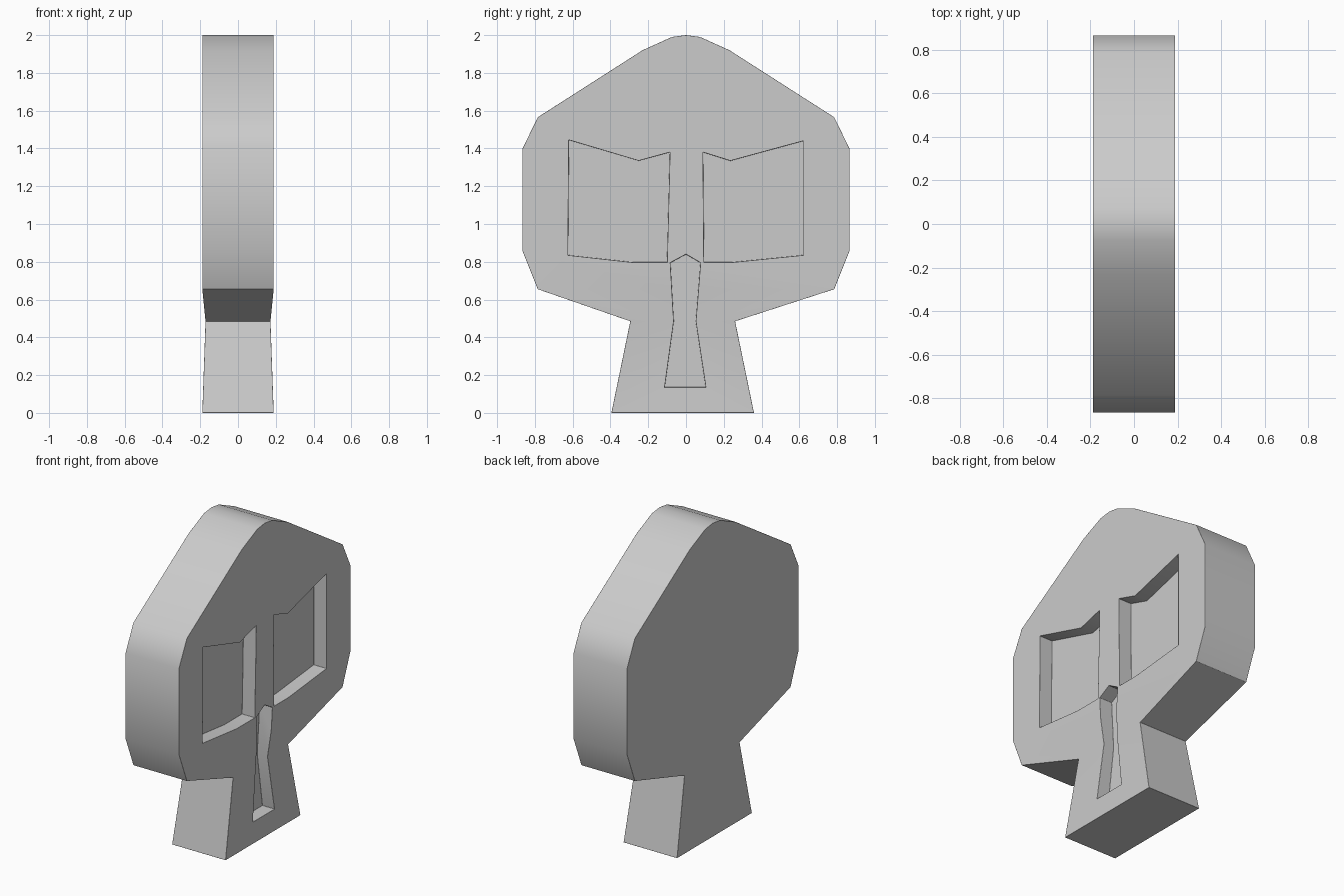
import bpy, bmesh

if "Cube" in bpy.data.objects:
    bpy.data.objects.remove(bpy.data.objects["Cube"])

HALF, PINCH = 0.189, 0.172      # half thickness, and at the neck
FLOOR = HALF - 0.09             # bottom of the carved recesses


def link(name, bm):
    bmesh.ops.recalc_face_normals(bm, faces=bm.faces)
    me = bpy.data.meshes.new(name)
    bm.to_mesh(me)
    bm.free()
    ob = bpy.data.objects.new(name, me)
    bpy.context.collection.objects.link(ob)
    return ob


def prism(name, pts, x0, x1):
    """Extrude a (y, z) outline along x."""
    bm = bmesh.new()
    rings = [[bm.verts.new((x, y, z)) for y, z in pts] for x in (x0, x1)]
    for ring in rings:
        bm.faces.new(ring)
    n = len(pts)
    for i in range(n):
        j = (i + 1) % n
        bm.faces.new((rings[0][i], rings[0][j], rings[1][j], rings[1][i]))
    return link(name, bm)


# Body: head outline above a pinched neck and a flared base
right = [(0.785, 0.655), (0.865, 0.855), (0.865, 1.4), (0.785, 1.565),
         (0.23, 1.92), (0.075, 1.99)]
head = right + [(0, 2.0)] + [(-y, z) for y, z in reversed(right)]
neck = [(-0.295, 0.485), (0.26, 0.485)]
base = [(-0.395, 0), (0.36, 0)]
outline = head + [neck[0], base[0], base[1], neck[1]]
bm = bmesh.new()
sides = []
for s in (-1, 1):
    v = [bm.verts.new((s * (PINCH if p in neck else HALF), *p)) for p in outline]
    h = len(head)
    bm.faces.new(v[:h])
    bm.faces.new((v[0], v[h - 1], v[h], v[h + 3]))
    bm.faces.new((v[h], v[h + 1], v[h + 2], v[h + 3]))
    sides.append(v)
a, b = sides
for i in range(len(outline)):
    j = (i + 1) % len(outline)
    bm.faces.new((a[i], a[j], b[j], b[i]))
body = link("mask_body", bm)

# Recesses carved in the +x face: two eyes and a nose
recesses = {
    "left_eye_cutter": [(-0.62, 1.445), (-0.25, 1.335), (-0.085, 1.38),
                        (-0.1, 0.797), (-0.28, 0.797), (-0.625, 0.835)],
    "right_eye_cutter": [(0.622, 1.44), (0.235, 1.335), (0.09, 1.38),
                         (0.095, 0.797), (0.24, 0.797), (0.622, 0.835)],
    "nose_cutter": [(0, 0.84), (0.077, 0.795), (0.052, 0.485), (0.105, 0.135),
                    (-0.113, 0.135), (-0.065, 0.485), (-0.083, 0.795)],
}
bpy.context.view_layer.objects.active = body
body.select_set(True)
for name, pts in recesses.items():
    cutter = prism(name, pts, FLOOR, 0.3)
    cutter.hide_render = True
    mod = body.modifiers.new(name, 'BOOLEAN')
    mod.operation, mod.solver, mod.object = 'DIFFERENCE', 'EXACT', cutter
    bpy.ops.object.modifier_apply(modifier=name)
    bpy.data.objects.remove(cutter)

# Softened rims
bpy.ops.object.shade_smooth_by_angle(angle=0.6)
bev = body.modifiers.new("soft_edges", 'BEVEL')
bev.width, bev.segments = 0.006, 2
bev.limit_method, bev.angle_limit = 'ANGLE', 0.7
bev.harden_normals = True
